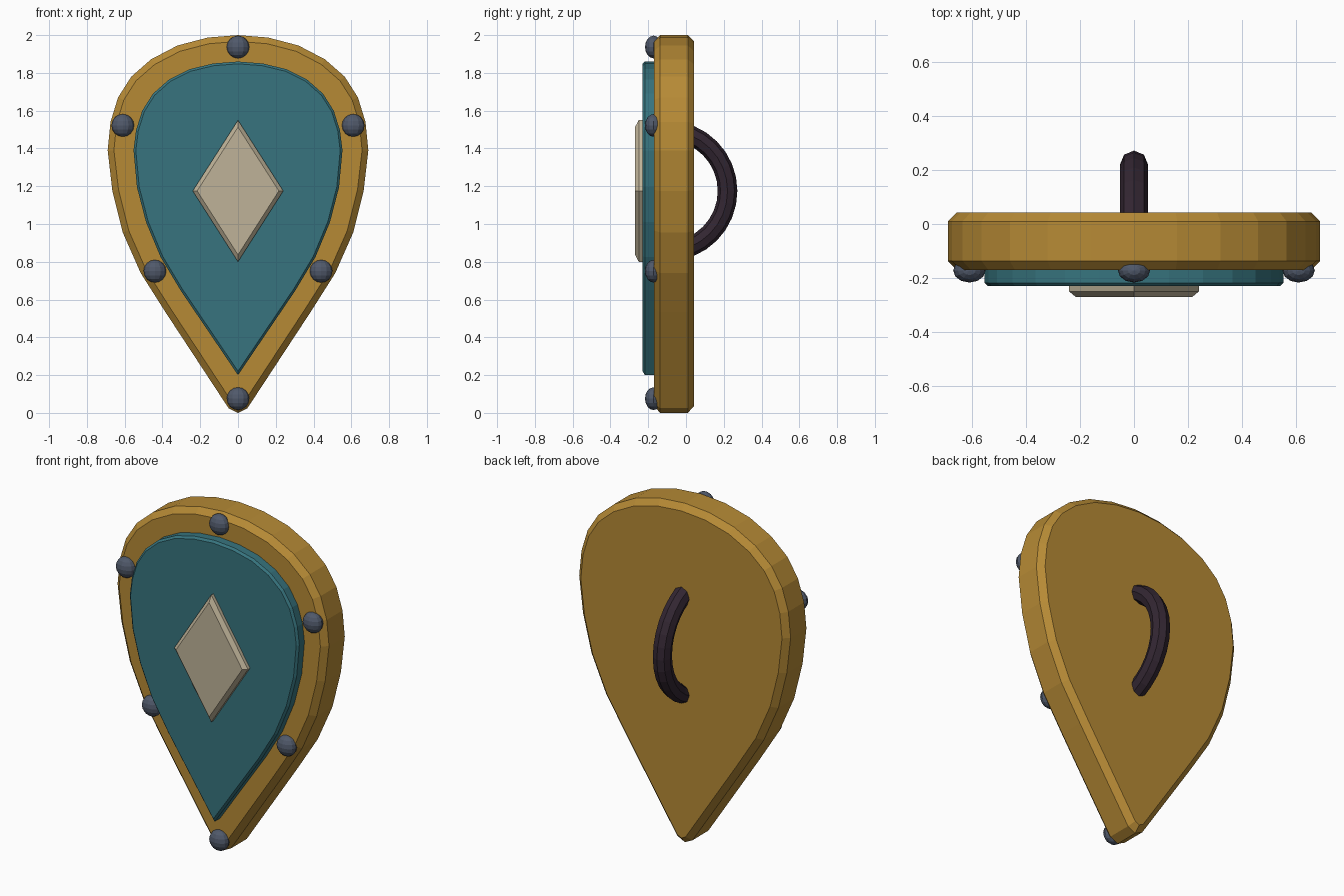
import bpy, bmesh, math
from mathutils import Vector

if "Cube" in bpy.data.objects:
    bpy.data.objects.remove(bpy.data.objects["Cube"])


def material(name, rgb):
    m = bpy.data.materials.new(name)
    m.diffuse_color = (*rgb, 1)
    m.use_nodes = True
    m.node_tree.nodes["Principled BSDF"].inputs["Base Color"].default_value = m.diffuse_color
    return m


GOLD = material("gold", (0.47, 0.255, 0.036))
TEAL = material("teal", (0.038, 0.175, 0.21))
CREAM = material("cream", (0.52, 0.45, 0.315))
STEEL = material("steel", (0.08, 0.10, 0.145))
LEATHER = material("dark leather", (0.032, 0.019, 0.031))


def finish(name, bm, mat):
    bmesh.ops.recalc_face_normals(bm, faces=bm.faces)
    mesh = bpy.data.meshes.new(name)
    bm.to_mesh(mesh)
    bm.free()
    mesh.materials.append(mat)
    obj = bpy.data.objects.new(name, mesh)
    bpy.context.collection.objects.link(obj)
    return obj


def mirrored(half):
    """Close a right half outline, listed from the top point to the bottom point."""
    return [Vector(p) for p in half] + [Vector((-x, z)) for x, z in half[-2:0:-1]]


def inset(pts, d):
    """Move every side of a clockwise outline inward by d."""
    out = []
    for i, p in enumerate(pts):
        a = (p - pts[i - 1]).normalized()
        b = (pts[(i + 1) % len(pts)] - p).normalized()
        n1, n2 = Vector((a.y, -a.x)), Vector((b.y, -b.x))
        out.append(p + (n1 + n2) * d / (1 + n1.dot(n2)))
    return out


def plate(name, half, layers, mat):
    """Loft an outline through (y, inset) layers and cap both ends."""
    outline = mirrored(half)
    bm = bmesh.new()
    rings = [[bm.verts.new((p.x, y, p.y)) for p in inset(outline, d)] for y, d in layers]
    n = len(outline)
    for r, s in zip(rings, rings[1:]):
        for i in range(n):
            j = (i + 1) % n
            bm.faces.new((r[i], r[j], s[j], s[i]))
    bm.faces.new(rings[0])
    bm.faces.new(rings[-1])
    return finish(name, bm, mat)


# Shield body with chamfered rim
body = [(0, 2), (.16, 1.987), (.32, 1.945), (.46, 1.872), (.565, 1.78), (.635, 1.67),
        (.675, 1.54), (.69, 1.39), (.665, 1.175), (.61, .955), (.515, .74),
        (.385, .535), (.05, .025), (0, 0)]
plate("shield_body", body, [(-.17, .033), (-.137, 0), (.01, 0), (.043, .033)], GOLD)

# Raised front panel
panel = [(0, 1.86), (.13, 1.85), (.255, 1.82), (.365, 1.765), (.45, 1.69), (.507, 1.6),
         (.54, 1.495), (.553, 1.39), (.535, 1.195), (.487, 1.01), (.41, .825),
         (.305, .65), (0, .2)]
plate("front_panel", panel, [(-.23, .012), (-.218, 0), (-.14, 0)], TEAL)

# Diamond boss
plate("diamond_boss", [(0, 1.55), (.24, 1.175), (0, .8)],
      [(-.27, .02), (-.25, 0), (-.2, 0)], CREAM)

# Domed rivets around the rim
for i, (x, z) in enumerate([(0, 1.937), (.61, 1.522), (-.61, 1.522),
                            (.44, .75), (-.44, .75), (0, .075)]):
    bm = bmesh.new()
    bmesh.ops.create_uvsphere(bm, u_segments=12, v_segments=8, radius=.06)
    bmesh.ops.scale(bm, vec=(1, .75, 1), verts=bm.verts)
    bmesh.ops.translate(bm, vec=(x, -.172, z), verts=bm.verts)
    finish(f"rivet_{i + 1}", bm, STEEL)

# Curved grip on the back
bm = bmesh.new()
STEPS, SIDES, R, TUBE = 16, 8, .32, .052
rings = []
for s in range(STEPS + 1):
    a = math.pi * (s / STEPS - .5)
    ring = []
    for k in range(SIDES):
        t = 2 * math.pi * k / SIDES
        r = R + TUBE * math.cos(t)
        ring.append(bm.verts.new((TUBE * math.sin(t), -.1 + r * math.cos(a),
                                  1.175 + r * math.sin(a))))
    rings.append(ring)
for r, s in zip(rings, rings[1:]):
    for k in range(SIDES):
        j = (k + 1) % SIDES
        bm.faces.new((r[k], r[j], s[j], s[k]))
bm.faces.new(rings[0])
bm.faces.new(rings[-1])
finish("back_grip", bm, LEATHER)
